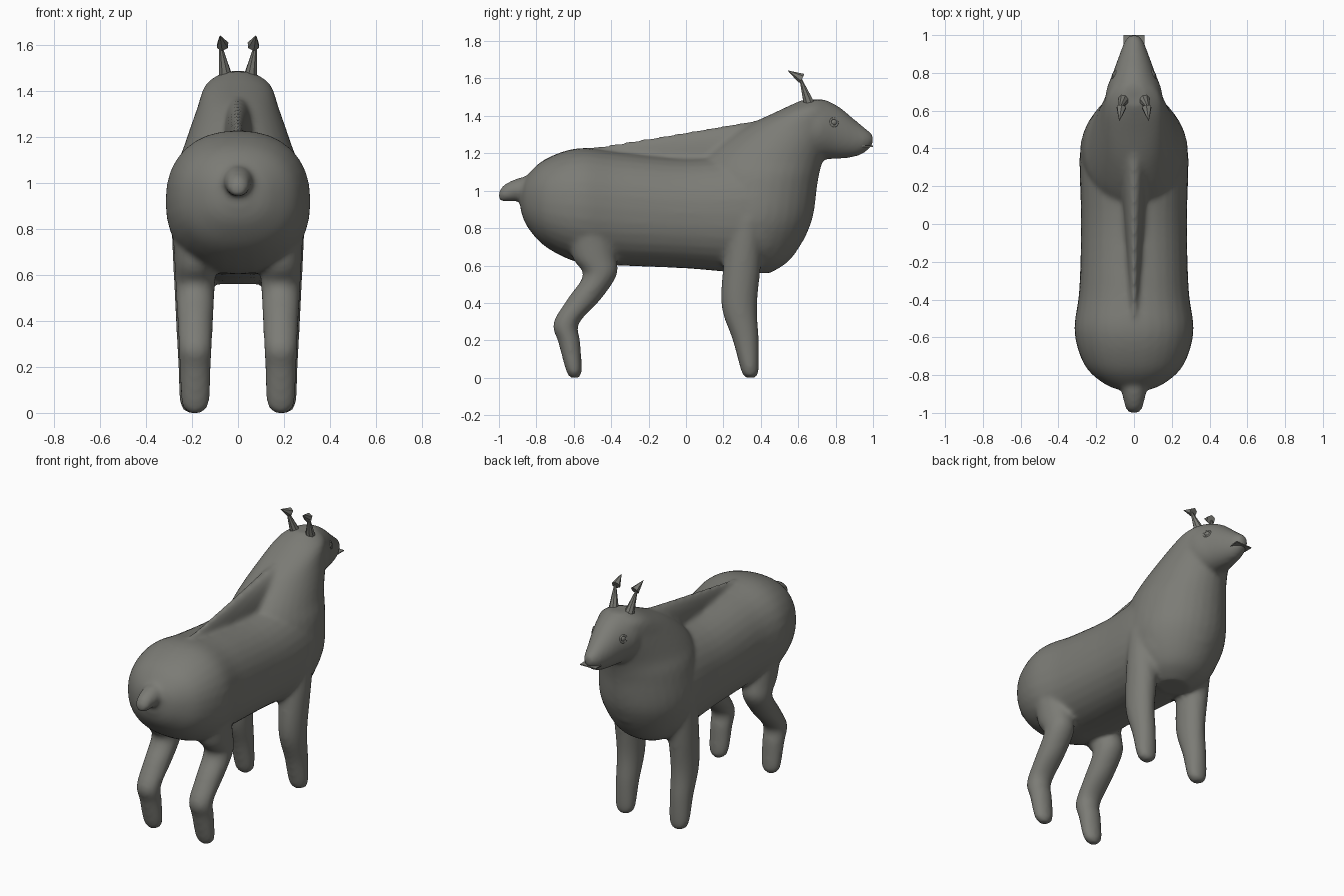
import bpy, bmesh, math
from mathutils import Vector

if "Cube" in bpy.data.objects:
    bpy.data.objects.remove(bpy.data.objects["Cube"])

HIDE = bpy.data.materials.new("olive grey hide")
HIDE.diffuse_color = (0.20, 0.20, 0.18, 1)
HIDE.use_nodes = True
HIDE.node_tree.nodes["Principled BSDF"].inputs["Base Color"].default_value = HIDE.diffuse_color


def finish(bm, name, smooth=True):
    bmesh.ops.recalc_face_normals(bm, faces=bm.faces[:])
    me = bpy.data.meshes.new(name)
    bm.to_mesh(me)
    bm.free()
    me.materials.append(HIDE)
    for p in me.polygons:
        p.use_smooth = smooth
    ob = bpy.data.objects.new(name, me)
    bpy.context.collection.objects.link(ob)
    return ob


def spline(keys, sub=5):
    """Catmull-Rom through rows of numbers."""
    out = []
    for i in range(len(keys) - 1):
        a, b = keys[max(i - 1, 0)], keys[i]
        c, d = keys[i + 1], keys[min(i + 2, len(keys) - 1)]
        for s in range(sub):
            t = s / sub
            out.append([0.5 * (2 * q + (r - p) * t + (2 * p - 5 * q + 4 * r - w) * t * t
                               + (3 * q - p - 3 * r + w) * t ** 3)
                        for p, q, r, w in zip(a, b, c, d)])
    return out + [list(keys[-1])]


def loft(name, keys, axis, cx=0.0, power=2.0, n=32):
    """Rings (position along axis, low, high, half width)."""
    bm = bmesh.new()
    rings = []
    for t, lo, hi, hw in spline(keys):
        mid, half = (lo + hi) / 2, (hi - lo) / 2
        ring = []
        for k in range(n):
            a = 2 * math.pi * k / n
            c, s = math.cos(a), math.sin(a)
            x = cx + hw * math.copysign(abs(c) ** (2 / power), c)
            v = mid + half * math.copysign(abs(s) ** (2 / power), s)
            ring.append(bm.verts.new((x, t, v) if axis == 'Y' else (x, v, t)))
        rings.append(ring)
    for r, q in zip(rings, rings[1:]):
        for k in range(n):
            bm.faces.new((r[k], r[(k + 1) % n], q[(k + 1) % n], q[k]))
    bm.faces.new(rings[0])
    bm.faces.new(rings[-1])
    return finish(bm, name)


def leg(name, side, x, keys):
    """Leg rings (height, back, front); the width follows the height."""
    rows = [(z, lo, hi, (.058 + .05 * z) * min(1, (z + .01) / .05) ** .5)
            for z, lo, hi in keys]
    return loft(name, rows, 'Z', side * x)


# torso
skin = loft("body", [(-.885, .90, 1.0, .05), (-.85, .81, 1.08, .15), (-.75, .70, 1.17, .26),
                     (-.57, .615, 1.228, .315), (-.35, .60, 1.205, .29), (0, .585, 1.175, .28),
                     (.35, .56, 1.20, .285), (.5, .60, 1.18, .235), (.64, .75, 1.08, .10)],
            'Y', power=2.25)
parts = [skin]

# chest rising into the neck
parts.append(loft("chest", [(.56, .28, .45, .10), (.64, .17, .565, .20), (.83, .06, .67, .283),
                            (1.05, .07, .705, .27), (1.17, .10, .735, .232),
                            (1.32, .28, .79, .18), (1.43, .50, .785, .14),
                            (1.485, .62, .75, .06)], 'Z'))

# head
parts.append(loft("head", [(.55, 1.23, 1.42, .14), (.69, 1.175, 1.49, .15),
                           (.8, 1.17, 1.46, .112), (.91, 1.183, 1.373, .072),
                           (.97, 1.215, 1.325, .048), (1.0, 1.25, 1.30, .022)], 'Y'))

# spine ridge, rising and widening towards the neck
ridge = []
for i in range(7):
    t = i / 6
    ridge.append((-.6 + 1.1 * t, 1.0, 1.215 + .18 * t, .03 + .07 * t * t))
parts.append(loft("ridge", ridge, 'Y'))

# tail
parts.append(loft("tail", [(-1.002, .95, .99, .02), (-.975, .94, 1.03, .045),
                           (-.9, .945, 1.067, .062), (-.82, .95, 1.08, .07)], 'Y'))

# legs, left and right
for s in (-1, 1):
    parts.append(leg("front_leg", s, .192, [
        (0, .315, .375), (.04, .294, .389), (.2, .25, .39),
        (.38, .19, .38), (.6, .2, .4), (.85, .24, .42)]))
    parts.append(leg("hind_leg", s, .186, [
        (0, -.62, -.57), (.04, -.642, -.557), (.19, -.683, -.565), (.29, -.71, -.572),
        (.42, -.635, -.455), (.55, -.55, -.37), (.65, -.61, -.375), (.88, -.65, -.42)]))

# merge the flesh into one smooth skin
bpy.ops.object.select_all(action='DESELECT')
for p in parts:
    p.select_set(True)
bpy.context.view_layer.objects.active = skin
bpy.ops.object.join()
rm = skin.modifiers.new("merge", 'REMESH')
rm.mode, rm.voxel_size, rm.use_smooth_shade = 'VOXEL', 0.014, True
sm = skin.modifiers.new("soften", 'SMOOTH')
sm.factor, sm.iterations = 0.5, 8
for m in ("merge", "soften"):
    bpy.ops.object.modifier_apply(modifier=m)


def cone(name, a, b, r1, r2, sides=8):
    a, b = Vector(a), Vector(b)
    bm = bmesh.new()
    bmesh.ops.create_cone(bm, cap_ends=True, segments=sides, radius1=r1, radius2=r2,
                          depth=(b - a).length)
    ob = finish(bm, name, False)
    ob.location = (a + b) / 2
    ob.rotation_euler = (b - a).to_track_quat('Z', 'Y').to_euler()


def ball(name, loc, size, rot=0):
    bm = bmesh.new()
    bmesh.ops.create_uvsphere(bm, u_segments=16, v_segments=10, radius=1)
    ob = finish(bm, name)
    ob.location, ob.scale, ob.rotation_euler = loc, size, (0, 0, rot)


def ring(name, loc, direction, r, tube):
    bpy.ops.mesh.primitive_torus_add(major_radius=r, minor_radius=tube, major_segments=20,
                                     minor_segments=8, location=loc)
    ob = bpy.context.object
    ob.name = name
    ob.data.materials.append(HIDE)
    ob.rotation_euler = Vector(direction).to_track_quat('Z', 'Y').to_euler()
    bpy.ops.object.shade_smooth()


# horns with barbed tips, eyes and nostrils
for s in (-1, 1):
    cone("horn", (s * .055, .658, 1.465), (s * .076, .612, 1.60), .031, .006)
    cone("horn_tip", (s * .067, .618, 1.60), (s * .078, .545, 1.642), .028, .001, 6)
    ball("eyeball", (s * .102, .79, 1.365), (.012, .02, .016), s * .35)
    ring("eyelid", (s * .106, .79, 1.365), (s, .38, .2), .021, .006)
    ring("nostril", (s * .026, .978, 1.288), (s * .6, .7, .3), .009, .004)

# thin lip plate under the snout
bm = bmesh.new()
bmesh.ops.create_cube(bm, size=1)
lip = finish(bm, "lip", False)
lip.location, lip.scale = (0, .97, 1.238), (.11, .06, .006)
